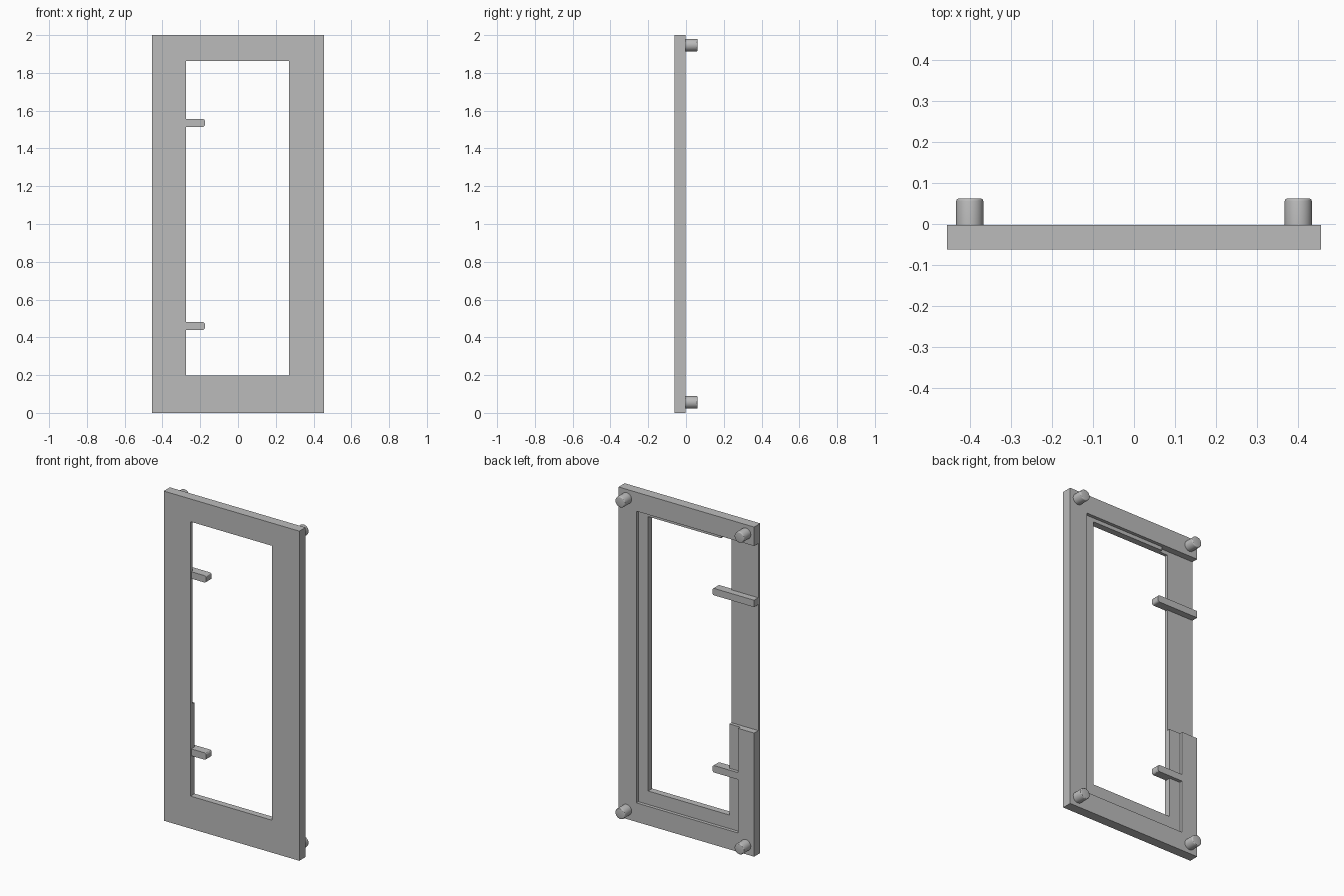
import bpy
import bmesh
from mathutils import Matrix, Vector

cube = bpy.data.objects.get("Cube")
if cube:
    bpy.data.objects.remove(cube, do_unlink=True)

FRONT, BACK = -0.062, -0.003   # faces of the panel
HALF_W, HEIGHT = 0.455, 2.0

grey = bpy.data.materials.new("plain grey")
grey.use_nodes = True
grey.diffuse_color = (0.5, 0.5, 0.5, 1)
grey.node_tree.nodes["Principled BSDF"].inputs["Base Color"].default_value = (0.5, 0.5, 0.5, 1)


def finish(name, bm):
    mesh = bpy.data.meshes.new(name)
    bm.to_mesh(mesh)
    bm.free()
    mesh.materials.append(grey)
    obj = bpy.data.objects.new(name, mesh)
    bpy.context.collection.objects.link(obj)
    return obj


def box(name, xs, ys, zs, tip_round=0):
    """Box between three ranges; tip_round softens the two edges at its +x end."""
    bm = bmesh.new()
    bmesh.ops.create_cube(bm, size=1)
    low, high = (Vector(v) for v in zip(xs, ys, zs))
    size = high - low
    for v in bm.verts:
        v.co = (low + high) / 2 + Vector(a * b for a, b in zip(v.co, size))
    if tip_round:
        edges = [e for e in bm.edges if all(v.co.x > xs[1] - 0.001 for v in e.verts)
                 and abs(e.verts[0].co.y - e.verts[1].co.y) > 0.001]
        bmesh.ops.bevel(bm, geom=edges, offset=tip_round, segments=3,
                        profile=0.5, affect='EDGES')
    return finish(name, bm)


def smooth(obj):
    bpy.ops.object.select_all(action='DESELECT')
    obj.select_set(True)
    bpy.context.view_layer.objects.active = obj
    bpy.ops.object.shade_smooth_by_angle()


# Panel with window, shallow back recess and deeper side notch
frame = box("frame", (-HALF_W, HALF_W), (FRONT, BACK), (0, HEIGHT))
cutters = [
    box("window_cutter", (-0.275, 0.27), (-0.3, 0.3), (0.197, 1.862)),
    box("recess_cutter", (-0.348, 0.335), (BACK - 0.02, 0.2), (0.115, 1.885)),
    box("notch_cutter", (-0.7, -0.22), (BACK - 0.04, 0.25), (0.75, 1.885)),
]
bpy.context.view_layer.objects.active = frame
for cutter in cutters:
    cutter.hide_render = True
    mod = frame.modifiers.new("cut", 'BOOLEAN')
    mod.operation = 'DIFFERENCE'
    mod.solver = 'EXACT'
    mod.object = cutter
    bpy.ops.object.modifier_apply(modifier=mod.name)
for cutter in cutters:
    bpy.data.objects.remove(cutter, do_unlink=True)

# Tabs reaching into the window
for name, start, z in (("upper_tab", -HALF_W, 1.535), ("lower_tab", -0.348, 0.46)):
    smooth(box(name, (start, -0.175), (FRONT + 0.007, BACK), (z - 0.021, z + 0.021), 0.012))

# Corner pegs on the back
for level, z in (("upper", 1.947), ("lower", 0.056)):
    for side, x in (("left", 0.4), ("right", -0.4)):
        bm = bmesh.new()
        length = 0.062 - BACK
        bmesh.ops.create_cone(bm, cap_ends=True, segments=32, radius1=0.033,
                              radius2=0.033, depth=length,
                              matrix=Matrix.Rotation(-1.5707963, 4, 'X'))
        rim = [e for e in bm.edges if all(v.co.y > 0 for v in e.verts)]
        bmesh.ops.bevel(bm, geom=rim, offset=0.006, segments=3, profile=0.5, affect='EDGES')
        bmesh.ops.translate(bm, verts=bm.verts, vec=(x, BACK + length / 2, z))
        smooth(finish(f"{level}_{side}_peg", bm))
